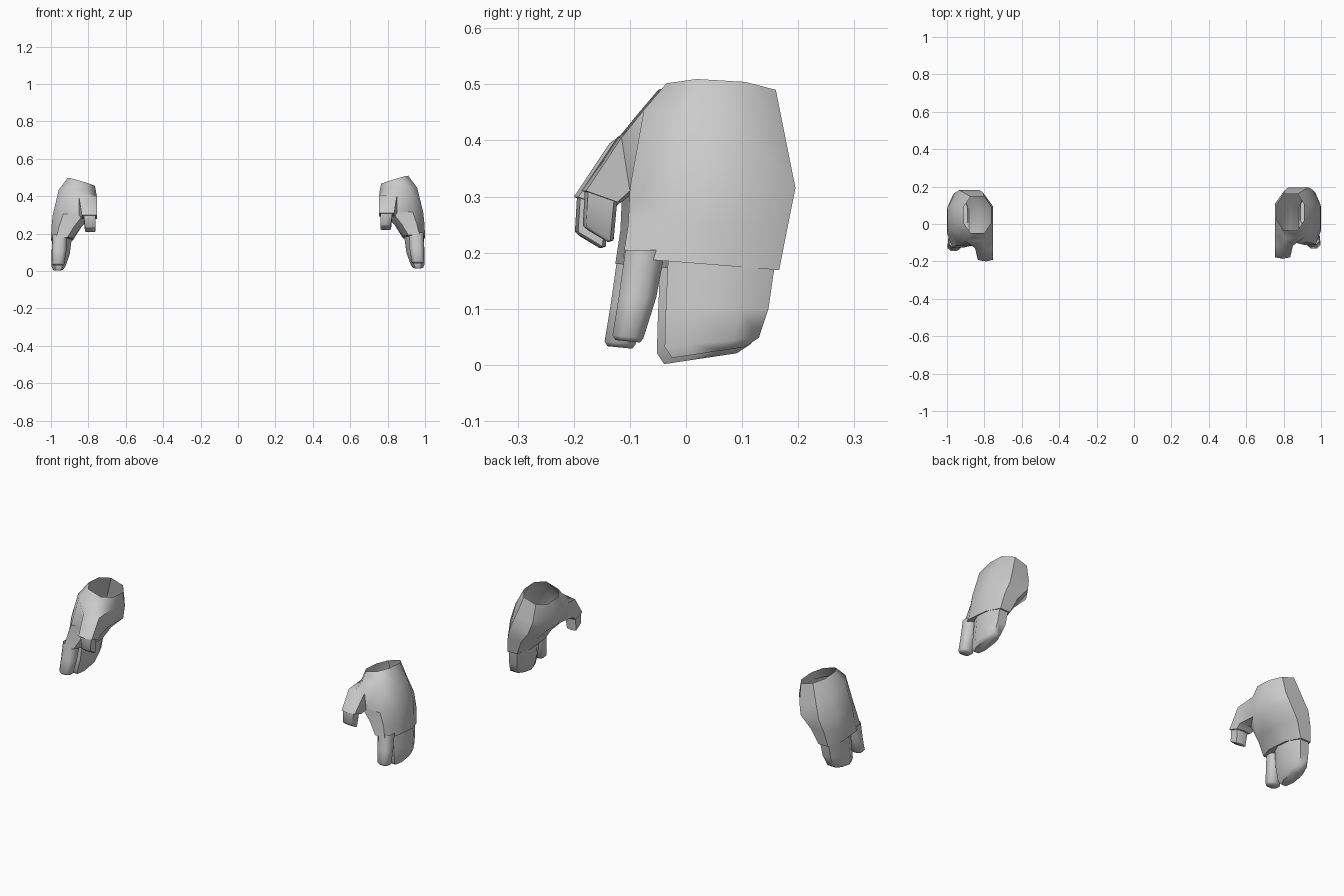
import bpy, bmesh
from mathutils import Vector

if "Cube" in bpy.data.objects:
    bpy.data.objects.remove(bpy.data.objects["Cube"])

# Rounded eight-sided cross-section
OCT = [(1, .45), (.5, 1), (-.5, 1), (-1, .45), (-1, -.45), (-.5, -1), (.5, -1), (1, -.45)]


def ring(x0, x1, y0, y1, z, sx=0, sy=0):
    """Octagonal section from its bounds, tilted by sx and sy."""
    cx, cy, rx, ry = (x0 + x1) / 2, (y0 + y1) / 2, (x1 - x0) / 2, (y1 - y0) / 2
    return [(cx + u * rx, cy + v * ry, z + sx * u * rx + sy * v * ry) for u, v in OCT]


def loft(bm, rings, skip=(), cap_end=True):
    """Join rings of points (or existing verts) with quads."""
    rows = [[p if isinstance(p, bmesh.types.BMVert) else bm.verts.new(p) for p in r] for r in rings]
    n = len(rows[0])
    for j in range(len(rows) - 1):
        for k in range(n):
            if (j, k) not in skip:
                q = (k + 1) % n
                bm.faces.new((rows[j][k], rows[j][q], rows[j + 1][q], rows[j + 1][k]))
    if cap_end:
        bm.faces.new(rows[-1])
    return rows


def finish(name, bm, side):
    # The left hand sits slightly forward and lower than the right
    off = Vector((0, 0, 0)) if side > 0 else Vector((0, -.014, -.011))
    for v in bm.verts:
        v.co = Vector((v.co.x * side, v.co.y, v.co.z)) + off
    bmesh.ops.recalc_face_normals(bm, faces=bm.faces)
    me = bpy.data.meshes.new(name)
    bm.to_mesh(me)
    bm.free()
    ob = bpy.data.objects.new(name, me)
    bpy.context.collection.objects.link(ob)
    bpy.ops.object.select_all(action='DESELECT')
    ob.select_set(True)
    bpy.context.view_layer.objects.active = ob
    bpy.ops.object.shade_smooth_by_angle(angle=.87)


def thumb_ring(xs, top, low, bulge):
    """Six-sided thumb section: top and low are (y, z) of its two edges."""
    up = [(x, top[0] - b, top[1]) for x, b in zip(xs, (0, bulge, 0))]
    dn = [(x, low[0] + b, low[1]) for x, b in zip(xs, (0, bulge, 0))]
    return up + dn[::-1]


PALM = [
    ring(.765, .91, -.035, .16, .485, .3, -.06),
    ring(.755, .958, -.075, .18, .415, .15, -.25),
    ring(.768, .99, -.1, .195, .315),
    ring(.835, .997, -.103, .182, .25),
    ring(.882, 1.0, -.112, .166, .18, 0, -.08),
]
FINGERS = {
    "grouped_fingers": [
        ring(.888, .993, -.032, .16, .19),
        ring(.9, .997, -.036, .147, .1),
        ring(.922, .997, -.038, .13, .04, 0, .1),
        ring(.935, .99, -.025, .105, .022, 0, .15),
    ],
    "index_finger": [
        ring(.912, .992, -.108, -.037, .205),
        ring(.918, .994, -.12, -.053, .12),
        ring(.928, .996, -.131, -.076, .05, 0, -.1),
        ring(.936, .988, -.126, -.082, .042, 0, -.1),
    ],
    "thumb_tip": [
        thumb_ring((.762, .793, .826), (-.174, .316), (-.128, .298), .006),
        thumb_ring((.763, .79, .818), (-.178, .248), (-.135, .222), .006),
        thumb_ring((.769, .79, .812), (-.172, .24), (-.14, .219), .003),
    ],
}

for side, label in ((1, "right"), (-1, "left")):
    # Fingerless glove: open wrist, with the thumb sleeve grown from two palm faces
    bm = bmesh.new()
    rows = loft(bm, PALM, skip={(1, 4), (1, 5)})
    root = rows[1][4:7] + rows[2][4:7][::-1]
    loft(bm, [root,
              thumb_ring((.755, .795, .85), (-.115, .405), (-.1, .31), .008),
              thumb_ring((.755, .793, .835), (-.178, .31), (-.122, .29), .008)])
    finish(label + "_glove", bm, side)

    # Fingers emerging from the glove
    for name, rings in FINGERS.items():
        bm = bmesh.new()
        loft(bm, rings)
        finish(label + "_" + name, bm, side)
